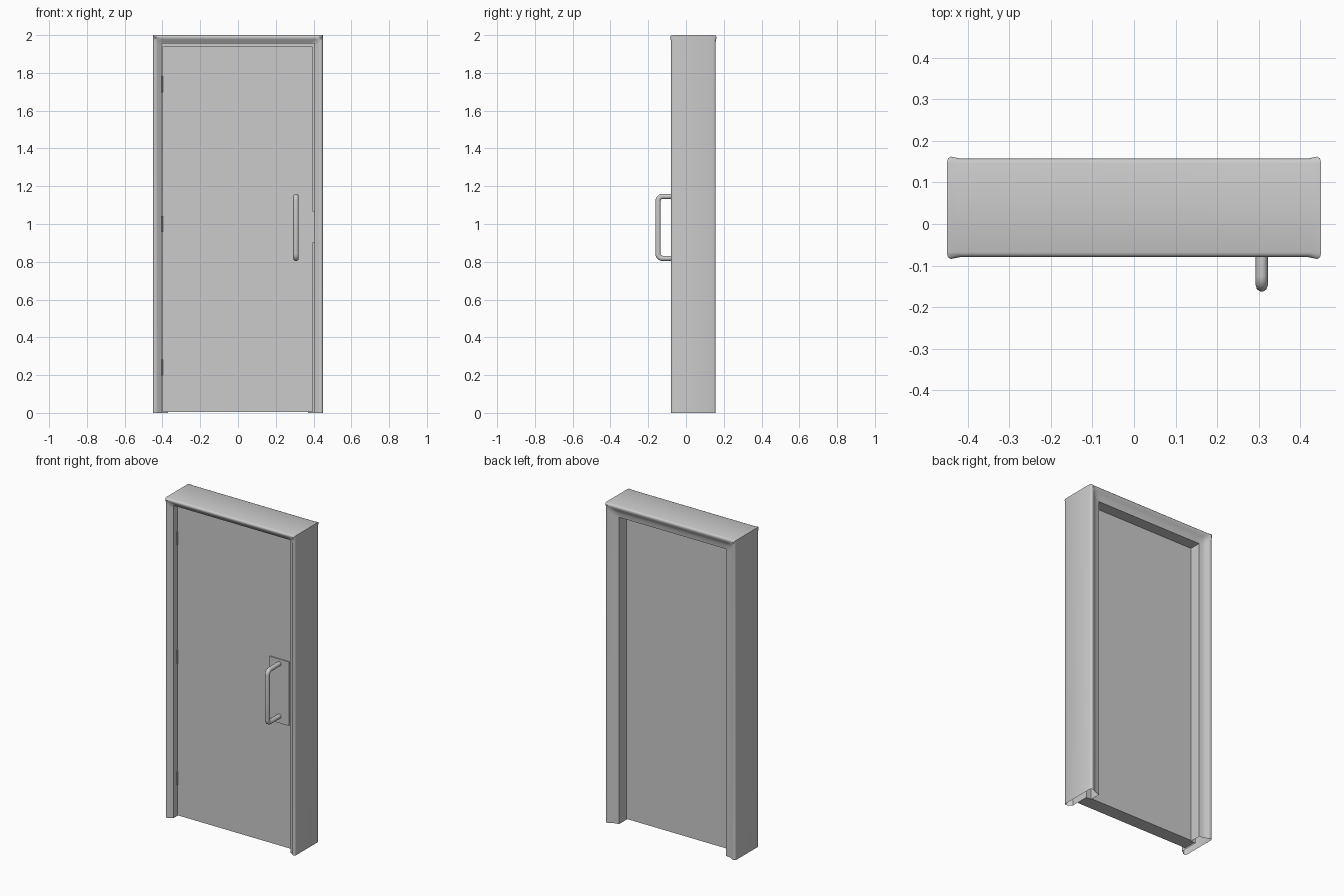
import bpy, bmesh, math

if "Cube" in bpy.data.objects:
    bpy.data.objects.remove(bpy.data.objects["Cube"])

def finish(ob, angle=35):
    bpy.ops.object.select_all(action='DESELECT')
    ob.select_set(True)
    bpy.context.view_layer.objects.active = ob
    bpy.ops.object.shade_smooth_by_angle(angle=math.radians(angle))

def mesh_object(name, bm):
    bmesh.ops.recalc_face_normals(bm, faces=bm.faces)
    me = bpy.data.meshes.new(name)
    bm.to_mesh(me)
    bm.free()
    ob = bpy.data.objects.new(name, me)
    bpy.context.collection.objects.link(ob)
    return ob

def box(name, lo, hi):
    bm = bmesh.new()
    bmesh.ops.create_cube(bm, size=1)
    for v in bm.verts:
        for i in range(3):
            v.co[i] = lo[i] + (v.co[i] + 0.5) * (hi[i] - lo[i])
    return mesh_object(name, bm)

def cylinder(name, x, y, z, r, h):
    bm = bmesh.new()
    bmesh.ops.create_cone(bm, cap_ends=True, segments=12, radius1=r, radius2=r, depth=h)
    bmesh.ops.translate(bm, verts=bm.verts, vec=(x, y, z))
    ob = mesh_object(name, bm)
    finish(ob)
    return ob

# Door frame: hollow rebated profile (inset from outer edge, y), mitred around the opening
W, H = 0.45, 2.0
FRONT, BACK = -0.025, 0.062
profile = [(0, -0.068), (0.003, -0.075), (0.010, -0.079), (0.022, -0.075), (0.034, -0.064), (0.045, -0.058),
           (0.045, BACK), (0.08, BACK), (0.08, 0.134), (0.055, 0.137), (0.038, 0.143), (0.024, 0.153),
           (0.010, 0.157), (0.003, 0.153), (0, 0.146)]
FLARE = 0.005   # slight swelling of the lip at the mitres
EASE = 0.025
bm = bmesh.new()
sections = []
for k in range(8):
    ring = []
    for u, y in profile:
        path = [(-W + u, 0), (-W + u, H - u - EASE), (-W + u, H - u), (-W + u + EASE, H - u),
                (W - u - EASE, H - u), (W - u, H - u), (W - u, H - u - EASE), (W - u, 0)]
        x, z = path[k]
        if k in (2, 5) and 0.001 < u < 0.02:
            y += FLARE if y > 0 else -FLARE
        ring.append(bm.verts.new((x, y, z)))
    sections.append(ring)
n = len(profile)
for a, b in zip(sections, sections[1:]):
    for i in range(n):
        j = (i + 1) % n
        bm.faces.new((a[i], a[j], b[j], b[i]))
finish(mesh_object("door_frame", bm), 50)

# Door leaf
box("door_leaf", (-0.400, FRONT, 0.006), (0.395, BACK, 1.94))

# Hinges and latch strip in the side gaps
for i, z in enumerate((0.24, 1.0, 1.74)):
    cylinder(f"hinge_{i + 1}", -0.402, FRONT - 0.002, z, 0.004, 0.085)
box("latch_strip", (0.392, FRONT - 0.002, 0.90), (0.405, 0.0, 1.07))

# Handle back plate
box("handle_plate", (0.24, FRONT - 0.007, 0.775), (0.375, FRONT, 1.175))

# Pull handle: round bar bent at both ends
X, R, Y, Z0, Z1, BEND = 0.307, 0.0145, -0.148, 0.818, 1.146, 0.024
pts = [(FRONT, Z0)]
for cz, start in ((Z0 + BEND, 270), (Z1 - BEND, 180)):
    for s in range(6):
        t = math.radians(start - 90 * s / 5)
        pts.append((Y + BEND + BEND * math.cos(t), cz + BEND * math.sin(t)))
pts.append((FRONT, Z1))
curve = bpy.data.curves.new("pull_handle", 'CURVE')
curve.dimensions = '3D'
curve.bevel_depth = R
curve.bevel_resolution = 3
curve.use_fill_caps = True
sp = curve.splines.new('POLY')
sp.points.add(len(pts) - 1)
for p, (y, z) in zip(sp.points, pts):
    p.co = (X, y, z, 1)
ob = bpy.data.objects.new("pull_handle", curve)
bpy.context.collection.objects.link(ob)
bpy.ops.object.select_all(action='DESELECT')
ob.select_set(True)
bpy.context.view_layer.objects.active = ob
bpy.ops.object.convert(target='MESH')
finish(bpy.context.view_layer.objects.active, 40)
